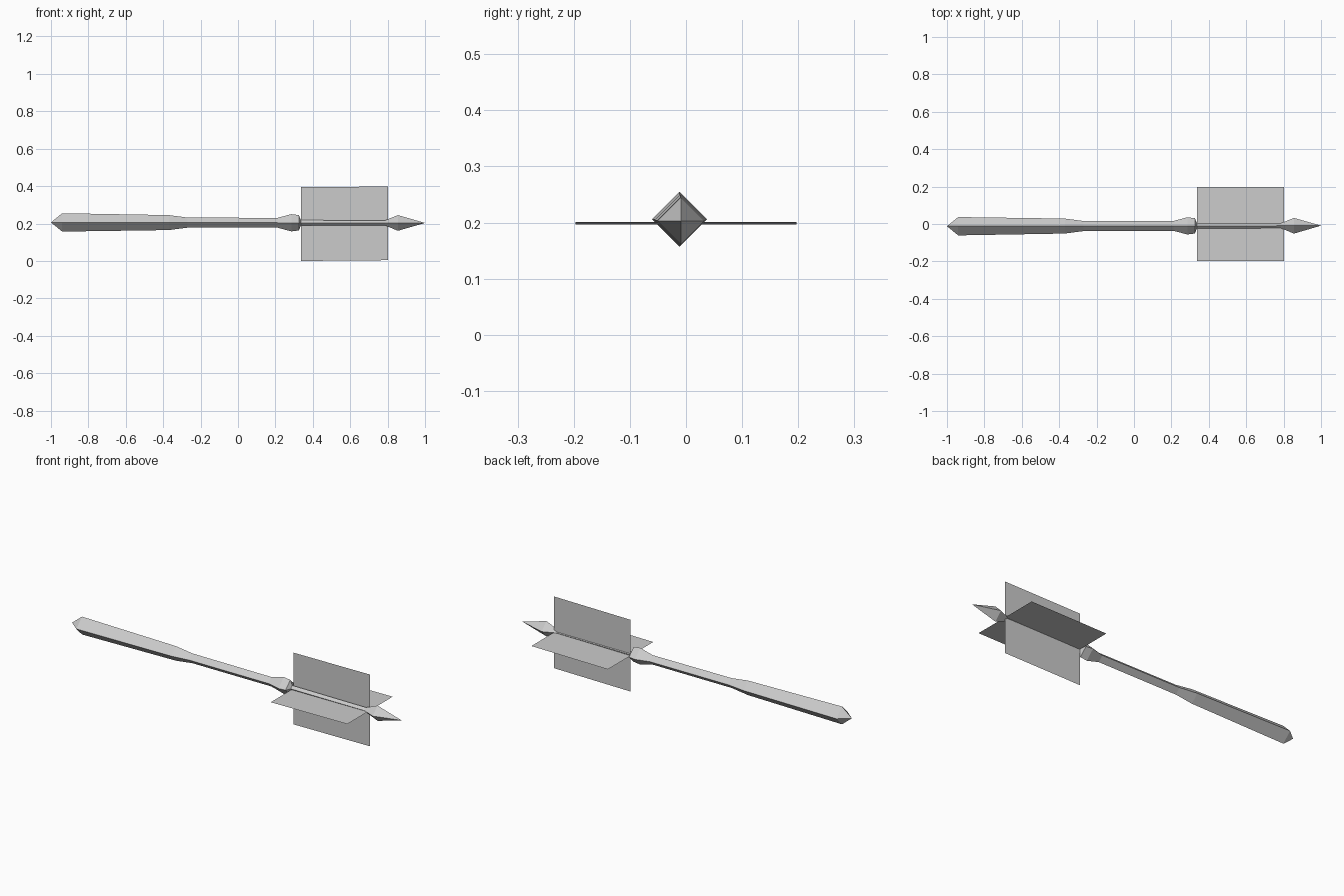
import bpy
import math

cube = bpy.data.objects.get("Cube")
if cube:
    bpy.data.objects.remove(cube, do_unlink=True)

# One plain grey for the whole dart
grey = bpy.data.materials.new("plain_grey")
grey.use_nodes = True
COLOR = (0.6, 0.6, 0.6, 1)
grey.diffuse_color = COLOR
grey.node_tree.nodes["Principled BSDF"].inputs["Base Color"].default_value = COLOR


def make_object(name, verts, faces):
    mesh = bpy.data.meshes.new(name)
    mesh.from_pydata(verts, [], faces)
    mesh.materials.append(grey)
    obj = bpy.data.objects.new(name, mesh)
    bpy.context.collection.objects.link(obj)
    return obj


def diamond_lathe(name, profile, sides=4):
    """Pointed four-sided body along x from (x, radius) pairs between two tips."""
    def centre(x):
        return -0.0105 + 0.0015 * x, 0.2045 - 0.0015 * x

    first, *rings, last = profile
    verts, faces = [], []
    for x, r in rings:
        cy, cz = centre(x)
        for i in range(sides):
            a = math.tau * i / sides
            verts.append((x, cy + r * math.cos(a), cz + r * math.sin(a)))
    tail, nose = len(verts), len(verts) + 1
    verts += [(x, *centre(x)) for x, r in (first, last)]
    end = (len(rings) - 1) * sides
    for i in range(sides):
        j = (i + 1) % sides
        faces.append((tail, j, i))
        faces.append((nose, end + i, end + j))
        for k in range(0, end, sides):
            faces.append((k + i, k + j, k + sides + j, k + sides + i))
    return make_object(name, verts, faces)


# Shaft: thick grip, slim middle, collar, thin neck and pointed end
diamond_lathe("shaft", [
    (-1.0, 0), (-0.94, 0.049), (-0.37, 0.040), (-0.27, 0.027), (0.21, 0.026),
    (0.285, 0.046), (0.325, 0.041), (0.337, 0.014), (0.785, 0.013),
    (0.855, 0.042), (1.0, 0)])

# Two crossed sheet fins, tilted very slightly upward toward the point
START, END, HALF = 0.337, 0.802, 0.197
for name, dy, dz in (("horizontal_fin", HALF, 0), ("vertical_fin", 0, HALF)):
    low, high = HALF, HALF + 0.004
    make_object(name, [(START, -dy, low - dz), (END, -dy, high - dz),
                       (END, dy, high + dz), (START, dy, low + dz)], [(0, 1, 2, 3)])
